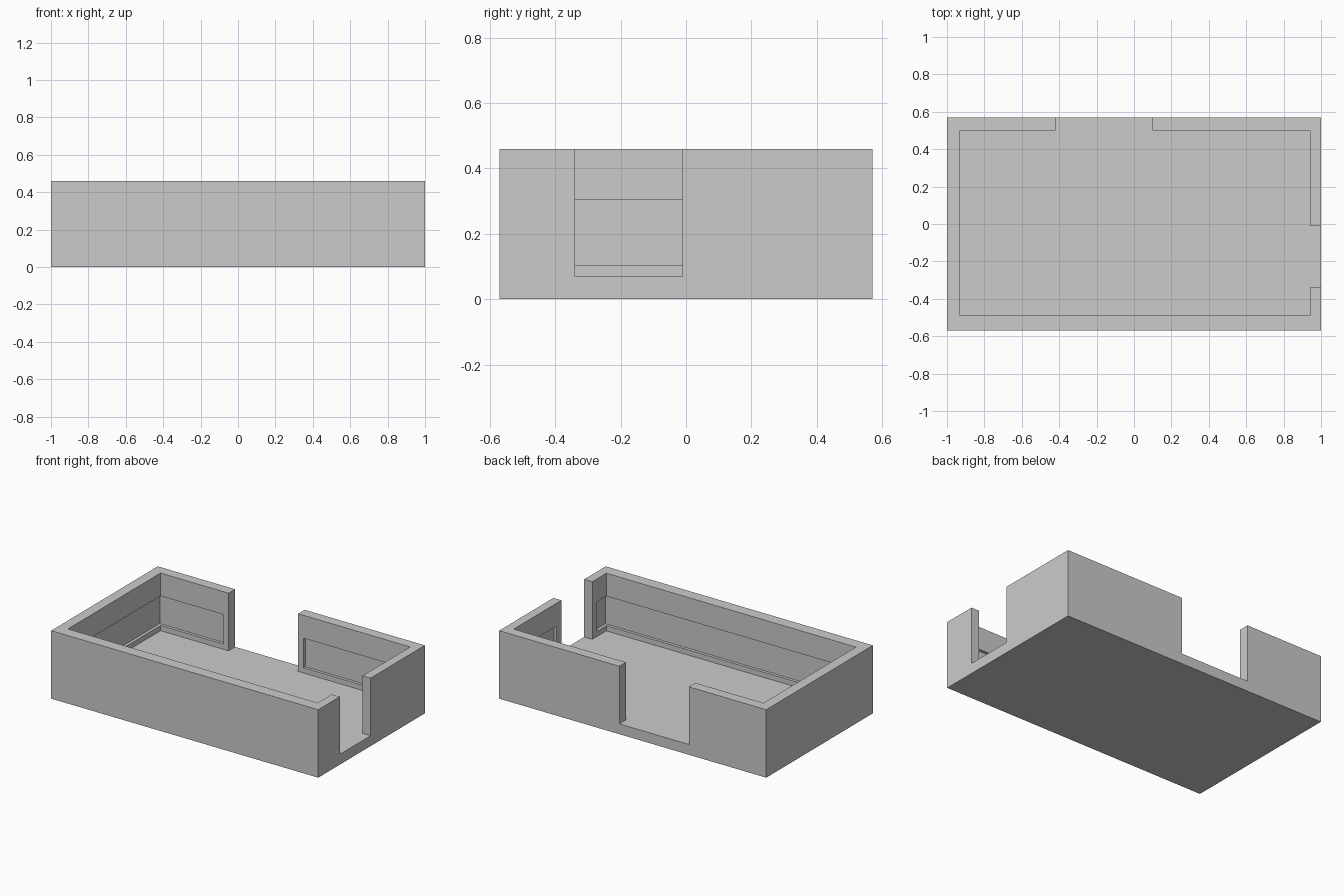
import bpy

if "Cube" in bpy.data.objects:
    bpy.data.objects.remove(bpy.data.objects["Cube"])


def box(name, x0, x1, y0, y1, z0, z1):
    bpy.ops.mesh.primitive_cube_add(size=1, location=((x0 + x1) / 2, (y0 + y1) / 2, (z0 + z1) / 2))
    ob = bpy.context.object
    ob.name = name
    ob.scale = (x1 - x0, y1 - y0, z1 - z0)
    bpy.ops.object.transform_apply(location=True, rotation=False, scale=True)
    return ob


def cut(target, *bounds):
    cutter = box("cutter", *bounds)
    cutter.hide_render = True
    mod = target.modifiers.new("cut", 'BOOLEAN')
    mod.operation = 'DIFFERENCE'
    mod.solver = 'EXACT'
    mod.object = cutter
    bpy.context.view_layer.objects.active = target
    bpy.ops.object.modifier_apply(modifier=mod.name)
    bpy.data.objects.remove(cutter, do_unlink=True)


FLOOR, TOP = 0.07, 0.46
tray = box("open_tray", -1, 1, -0.57, 0.57, 0, TOP)

# Main cavity, back opening and right opening
cut(tray, -0.93, 0.94, -0.49, 0.50, FLOOR, 0.6)
cut(tray, -0.42, 0.10, 0.30, 0.70, FLOOR, 0.6)
cut(tray, 0.80, 1.20, -0.34, -0.01, FLOOR, 0.6)

# Shallow groove around the inner walls, stopping short of both openings
L, R, F, B = -0.95, 0.96, -0.51, 0.52
for x0, x1, y0, y1 in [
    (L, 0.50, F, 0.40),        # left and front walls
    (L, -0.46, 0.30, B),       # back wall, left part
    (0.14, R, 0.04, B),        # back wall and right wall, rear corner
    (0.40, R, F, -0.39),       # front wall and right wall, front corner
]:
    cut(tray, x0, x1, y0, y1, 0.105, 0.305)
